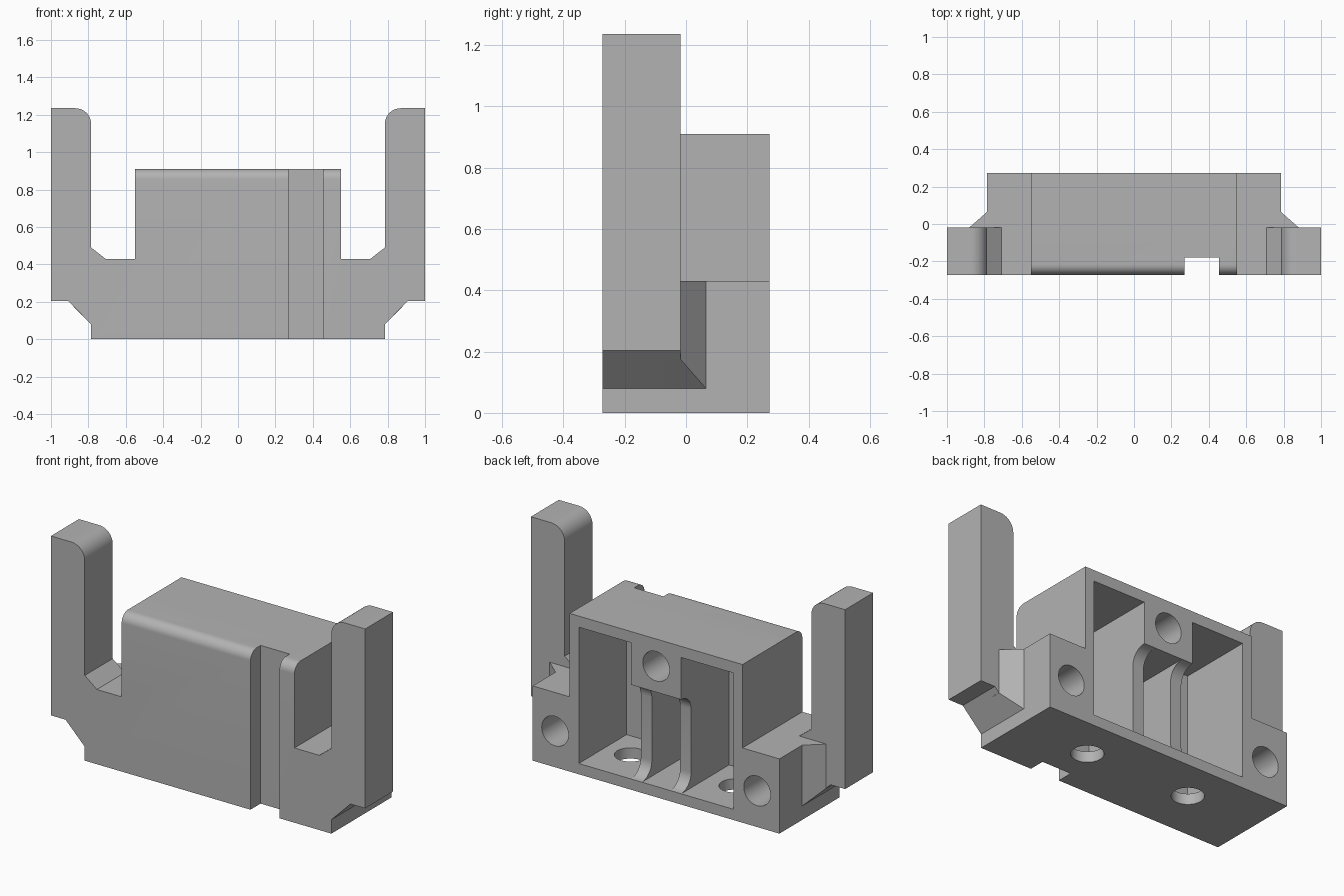
import bpy, bmesh, math
from mathutils import Vector

if "Cube" in bpy.data.objects:
    bpy.data.objects.remove(bpy.data.objects["Cube"])

grey = bpy.data.materials.new("plain grey")
grey.diffuse_color = (0.45, 0.45, 0.45, 1)
grey.use_nodes = True
grey.node_tree.nodes["Principled BSDF"].inputs["Base Color"].default_value = grey.diffuse_color


def prism(name, profile, lo, hi, axis):
    """Extrude a 2D profile along x (profile yz), y (profile xz) or z (profile xy)."""
    place = {"x": lambda a, b, t: (t, a, b),
             "y": lambda a, b, t: (a, t, b),
             "z": lambda a, b, t: (a, b, t)}[axis]
    bm = bmesh.new()
    face = bm.faces.new([bm.verts.new(place(a, b, lo)) for a, b in profile])
    ext = bmesh.ops.extrude_face_region(bm, geom=[face])
    verts = [v for v in ext["geom"] if isinstance(v, bmesh.types.BMVert)]
    bmesh.ops.translate(bm, verts=verts, vec=Vector(place(0, 0, hi - lo)))
    bmesh.ops.recalc_face_normals(bm, faces=bm.faces)
    mesh = bpy.data.meshes.new(name)
    bm.to_mesh(mesh)
    bm.free()
    mesh.materials.append(grey)
    ob = bpy.data.objects.new(name, mesh)
    bpy.context.collection.objects.link(ob)
    return ob


def arc(cx, cy, r, a0, a1, n=10):
    return [(cx + r * math.cos(math.radians(a0 + (a1 - a0) * i / n)),
             cy + r * math.sin(math.radians(a0 + (a1 - a0) * i / n))) for i in range(n + 1)]


def circle(cx, cy, r, n=40):
    return arc(cx, cy, r, 0, 360, n)[:-1]


def rect(a0, b0, a1, b1):
    return [(a0, b0), (a1, b0), (a1, b1), (a0, b1)]


def combine(target, tool, operation):
    mod = target.modifiers.new(operation.lower(), "BOOLEAN")
    mod.operation, mod.solver, mod.object = operation, "EXACT", tool
    bpy.context.view_layer.objects.active = target
    bpy.ops.object.modifier_apply(modifier=mod.name)
    bpy.data.objects.remove(tool)


F, M, B = -0.272, -0.018, 0.272      # front, middle and back planes

# Front plate with the two upright arms
half = [(0.785, 0), (0.785, 0.08), (0.907, 0.203), (1, 0.203), (1, 1.235)]
half += arc(0.87, 1.15, 0.085, 90, 180)
half += [(0.785, 0.49), (0.708, 0.43), (0.55, 0.43), (0.55, 0.91)]
bracket = prism("bracket", half + [(-x, z) for x, z in reversed(half)], F, M, "y")

# Rear block, stepped down on both sides
step = [(0.785, 0), (0.785, 0.43), (0.55, 0.43), (0.55, 0.91)]
combine(bracket, prism("rear_block", step + [(-x, z) for x, z in reversed(step)], M, B, "y"), "UNION")

# Gussets behind the arms, trimmed to the slope under the arms
for s in (1, -1):
    gusset = prism("gusset", [(s * 0.70, M - 0.05), (s * 0.88, M - 0.05), (s * 0.88, M),
                              (s * 0.785, 0.065), (s * 0.70, 0.065)], 0.04, 0.43, "z")
    trim = prism("trim", [(s * 0.785, 0.08), (s * 0.985, 0.28), (s * 0.985, -0.1), (s * 0.785, -0.1)],
                 -0.3, 0.3, "y")
    combine(gusset, trim, "DIFFERENCE")
    combine(bracket, gusset, "UNION")

# Rounded top front edge and front groove
r = 0.055
edge = [(F - 0.05, 0.91 - r)] + arc(F + r, 0.91 - r, r, 180, 90) + [(F + r, 0.96), (F - 0.05, 0.96)]
combine(bracket, prism("edge_cut", edge, -0.6, 0.6, "x"), "DIFFERENCE")
combine(bracket, prism("groove_cut", rect(0.27, F - 0.1, 0.455, -0.18), -0.1, 1, "z"), "DIFFERENCE")

# Rear cavity, leaving the screw boss at the top centre
W, D = 0.492, -0.163
cavity = [(-W, 0.062), (W, 0.062), (W, 0.846), (0.16, 0.846), (0.16, 0.604),
          (-0.16, 0.604), (-0.16, 0.846), (-W, 0.846)]
combine(bracket, prism("cavity_cut", cavity, D, B + 0.1, "y"), "DIFFERENCE")

# Two ribs under the boss, flaring out to the boss and the floor
q = 0.09
rib = [(D - 0.005, 0.05), (B, 0.05), (B, 0.062)] + arc(B, 0.062 + q, q, 270, 180)
rib += arc(B, 0.604 - q, q, 180, 90) + [(B, 0.62), (D - 0.005, 0.62)]
for x0 in (0.09, -0.16):
    combine(bracket, prism("rib", rib, x0, x0 + 0.07, "x"), "UNION")

# Blind screw holes in the back, through holes in the floor
for x, z in ((0, 0.753), (0.643, 0.208), (-0.643, 0.208)):
    combine(bracket, prism("screw_hole", circle(x, z, 0.085), -0.12, B + 0.1, "y"), "DIFFERENCE")
for x in (0.333, -0.333):
    combine(bracket, prism("floor_hole", circle(x, 0.028, 0.085), -0.1, 0.1, "z"), "DIFFERENCE")

bpy.ops.object.select_all(action="DESELECT")
bracket.select_set(True)
bpy.context.view_layer.objects.active = bracket
bpy.ops.object.shade_smooth_by_angle(angle=math.radians(30))
